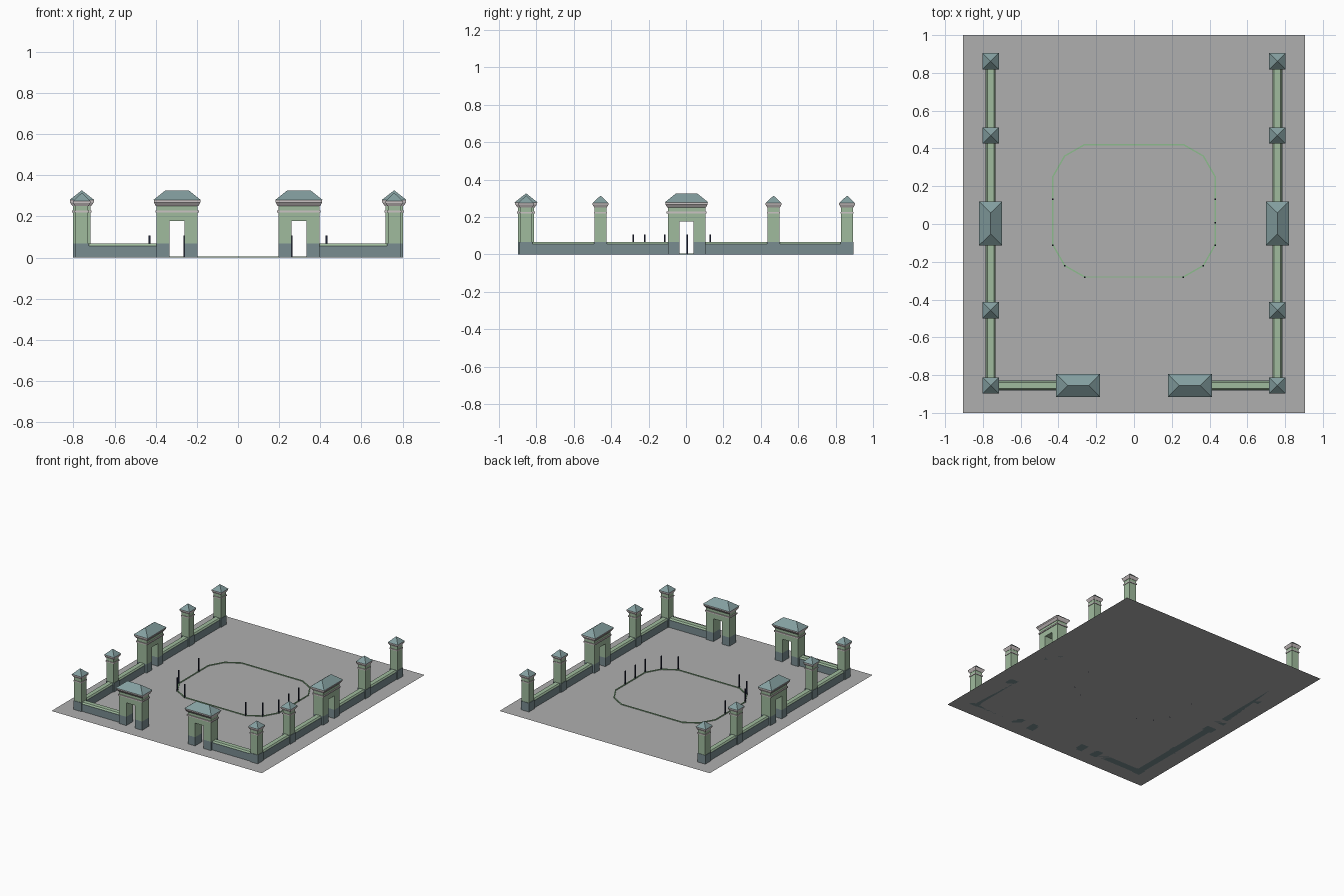
import bpy, bmesh, math

if "Cube" in bpy.data.objects:
    bpy.data.objects.remove(bpy.data.objects["Cube"])


def material(name, rgb):
    m = bpy.data.materials.new(name)
    m.diffuse_color = (*rgb, 1)
    m.use_nodes = True
    m.node_tree.nodes["Principled BSDF"].inputs["Base Color"].default_value = m.diffuse_color
    return m


GREEN = material("pale green plaster", (0.35, 0.50, 0.34))
BASE = material("blue grey stone", (0.19, 0.265, 0.28))
ROOF = material("teal grey roof", (0.23, 0.345, 0.35))
TRIM = material("pale pink grey trim", (0.60, 0.55, 0.55))
GROUND = material("grey paving", (0.43, 0.43, 0.43))
LINE = material("green kerb", (0.27, 0.50, 0.27))
POST = material("dark navy metal", (0.012, 0.015, 0.035))


def finish(bm, name, mat, loc=(0, 0), turn=0.0):
    bmesh.ops.remove_doubles(bm, verts=bm.verts, dist=1e-5)
    bmesh.ops.dissolve_degenerate(bm, edges=bm.edges, dist=1e-5)
    bmesh.ops.recalc_face_normals(bm, faces=bm.faces)
    me = bpy.data.meshes.new(name)
    bm.to_mesh(me)
    bm.free()
    me.materials.append(mat)
    ob = bpy.data.objects.new(name, me)
    ob.location = (*loc, 0)
    ob.rotation_euler.z = turn
    bpy.context.collection.objects.link(ob)
    return ob


def loft(name, levels, mat, loc=(0, 0), turn=0.0, cx=0.0):
    """Stack of rectangles (half x, half y, z) joined into a closed solid."""
    bm = bmesh.new()
    rings = [[bm.verts.new((cx + sx * hx, sy * hy, z))
              for sx, sy in ((-1, -1), (1, -1), (1, 1), (-1, 1))]
             for hx, hy, z in levels]
    for a, b in zip(rings, rings[1:]):
        for i in range(4):
            j = (i + 1) % 4
            bm.faces.new((a[i], a[j], b[j], b[i]))
    bm.faces.new(rings[0][::-1])
    if min(levels[-1][:2]) > 0:
        bm.faces.new(rings[-1])
    return finish(bm, name, mat, loc, turn)


def pillar(x, y):
    p = (x, y)
    loft("pillar_base", [(.034, .034, 0), (.034, .034, .068)], BASE, p)
    loft("pillar_shaft", [(.031, .031, .068), (.031, .031, .255)], GREEN, p)
    loft("pillar_band", [(.035, .035, .219), (.035, .035, .228)], TRIM, p)
    loft("pillar_cornice", [(.033, .033, .25), (.042, .042, .266), (.042, .042, .274)], TRIM, p)
    loft("pillar_roof", [(.043, .043, .274), (0, 0, .315)], ROOF, p)


def gate(x, y, turn):
    p, w, d, o, top = (x, y), .1, .042, .037, .177
    # stone feet either side of the opening
    for s in (-1, 1):
        h = (w - o) / 2
        loft("gate_foot", [(h, d, 0), (h, d, .068)], BASE, p, turn, s * (w + o) / 2)
    # plastered arch: an upside-down U extruded through the depth
    bm = bmesh.new()
    outline = [(-w, .068), (-o, .068), (-o, top), (o, top),
               (o, .068), (w, .068), (w, .26), (-w, .26)]
    face = bm.faces.new([bm.verts.new((u, -d, z)) for u, z in outline])
    ext = bmesh.ops.extrude_face_region(bm, geom=[face])
    for v in ext["geom"]:
        if isinstance(v, bmesh.types.BMVert):
            v.co.y = d
    finish(bm, "gate_arch", GREEN, p, turn)
    loft("gate_band", [(w + .006, d + .006, .219), (w + .006, d + .006, .229)], TRIM, p, turn)
    loft("gate_cornice", [(w + .003, d + .003, .25), (.113, .058, .268), (.113, .058, .279)],
         TRIM, p, turn)
    loft("gate_roof", [(.116, .061, .279), (.056, 0, .327)], ROOF, p, turn)


def wall(x, y, half, turn):
    loft("wall_base", [(half, .027, 0), (half, .027, .057)], BASE, (x, y), turn)
    loft("wall_coping", [(half, .025, .057), (half, .017, .068)], GREEN, (x, y), turn)


# ground slab
bm = bmesh.new()
bm.faces.new([bm.verts.new((x, y, 0)) for x, y in
              ((-.905, -1), (.905, -1), (.905, 1), (-.905, 1))])
finish(bm, "ground", GROUND)

# surrounding pillars, gates and walls, mirrored left and right
Q, SX, SY, OFF = math.pi / 2, .759, .858, .003
for s in (-1, 1):
    for y in (-SY, -.46, .465, SY):
        pillar(s * SX, y + OFF)
    gate(s * SX, OFF, Q)
    gate(s * .296, -SY + OFF, 0)
    for t in (-1, 1):
        wall(s * SX, t * (SY + .1) / 2 + OFF, (SY - .1) / 2, Q)
    wall(s * (SX + .396) / 2, -SY + OFF, (SX - .396) / 2, 0)

# raised kerb with chamfered corners around the middle
CY = .07
quarter = [(.43, .18), (.367, .29), (.262, .35)]
loop = (quarter + [(-x, y) for x, y in quarter[::-1]]
        + [(-x, -y) for x, y in quarter] + [(x, -y) for x, y in quarter[::-1]])
bm = bmesh.new()
sections = []
for x, y in loop:
    r = math.hypot(x, y)
    a, b = 1 + .004 / r, 1 - .004 / r
    sections.append([bm.verts.new((x * k, y * k + CY, z))
                     for k, z in ((a, .0005), (a, .006), (b, .006), (b, .0005))])
for i, a in enumerate(sections):
    b = sections[(i + 1) % len(sections)]
    for j in range(4):
        k = (j + 1) % 4
        bm.faces.new((a[j], b[j], b[k], a[k]))
finish(bm, "kerb", LINE)

# slim posts along the front part of the kerb
posts = [(s * x, y) for s in (-1, 1)
         for x, y in ((.262, -.281), (.367, -.221), (.43, -.113), (.43, .13))] + [(.43, .007)]
for p in posts:
    loft("post", [(.004, .004, 0), (.004, .004, .106)], POST, p)
